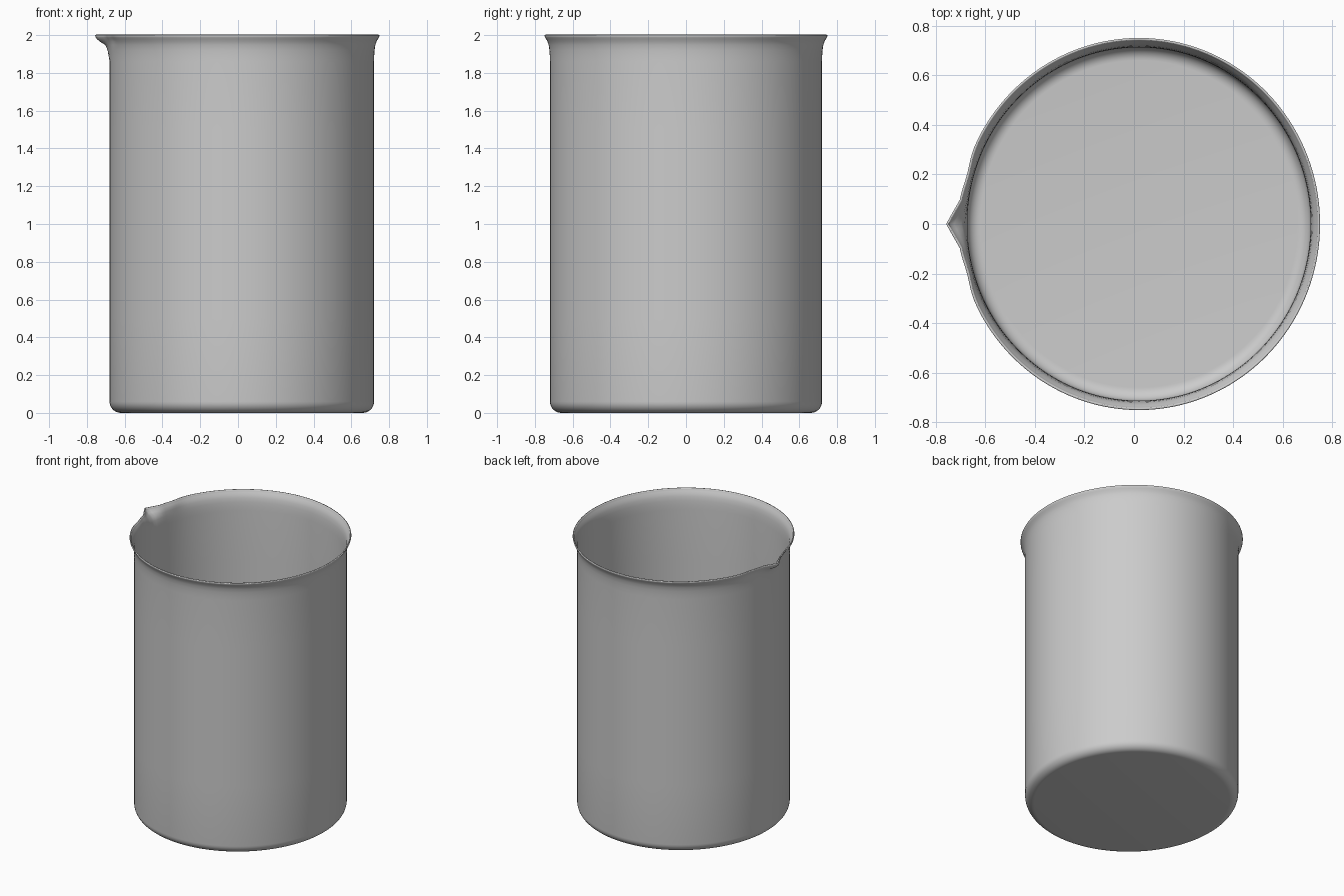
import bpy, bmesh, math

if "Cube" in bpy.data.objects:
    bpy.data.objects.remove(bpy.data.objects["Cube"])

SEG = 192
CX, RX, RY = 0.02, 0.70, 0.72      # body centre and half-widths

# Profile rows: (radial offset from the body wall, z, spout strength)
profile = []
for i in range(9):                  # rounded bottom corner
    a = math.pi / 2 * i / 8
    profile.append((-0.06 + 0.06 * math.sin(a), 0.06 - 0.06 * math.cos(a), 0))
profile += [(0, 0.5, 0), (0, 1.0, 0), (0, 1.5, 0), (0, 1.86, 0),
            (0.001, 1.89, 0.08), (0.003, 1.92, 0.16), (0.007, 1.948, 0.32),
            (0.013, 1.965, 0.8), (0.021, 1.98, 1.0), (0.027, 1.99, 1.0),
            (0.03, 2.0, 1.0)]


def spout(t):
    """Outward push near the -x side: pointed tip with slightly pinched flanks."""
    d = abs(t - math.pi)
    tip = 0.047 * max(0, 1 - d / 0.13) ** 1.15
    pinch = -0.010 * math.exp(-((d - 0.27) / 0.10) ** 2)
    return tip + pinch


bm = bmesh.new()
rings = []
for off, z, w in profile:
    ring = []
    for k in range(SEG):
        t = 2 * math.pi * k / SEG
        o = off + w * spout(t)
        ring.append(bm.verts.new((CX + (RX + o) * math.cos(t),
                                  (RY + o) * math.sin(t), z)))
    rings.append(ring)

# Walls and base
for a, b in zip(rings, rings[1:]):
    for k in range(SEG):
        n = (k + 1) % SEG
        bm.faces.new((a[k], a[n], b[n], b[k]))
bm.faces.new(rings[0][::-1])

mesh = bpy.data.meshes.new("beaker")
bm.to_mesh(mesh)
bm.free()
beaker = bpy.data.objects.new("beaker", mesh)
bpy.context.collection.objects.link(beaker)

# Smooth shading, then thin glass wall
bpy.context.view_layer.objects.active = beaker
beaker.select_set(True)
bpy.ops.object.shade_smooth_by_angle(angle=math.radians(50))
wall = beaker.modifiers.new("glass_wall", 'SOLIDIFY')
wall.thickness = 0.008
wall.offset = -1
